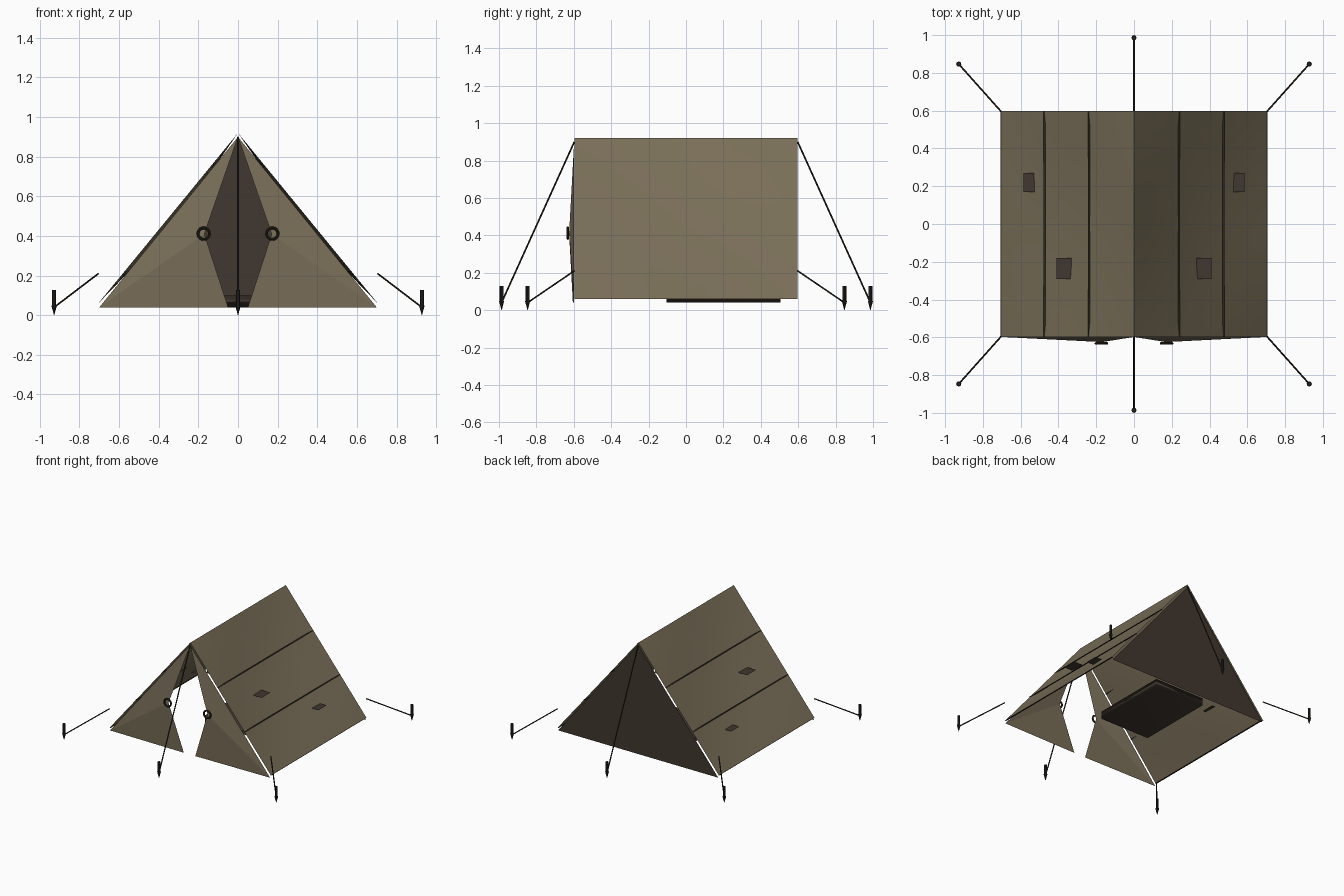
import bpy, math
from mathutils import Vector

if "Cube" in bpy.data.objects:
    bpy.data.objects.remove(bpy.data.objects["Cube"])


def material(name, rgb):
    m = bpy.data.materials.new(name)
    m.diffuse_color = (*rgb, 1)
    m.use_nodes = True
    m.node_tree.nodes["Principled BSDF"].inputs["Base Color"].default_value = m.diffuse_color
    return m


CANVAS = material("tan canvas", (0.195, 0.160, 0.100))
DARK = material("dark brown canvas", (0.052, 0.038, 0.029))
ROPE = material("dark rope", (0.025, 0.020, 0.011))
METAL = material("dark metal", (0.020, 0.018, 0.016))


def mesh(name, verts, faces, mat, smooth=False):
    me = bpy.data.meshes.new(name)
    me.from_pydata(verts, [], faces)
    me.materials.append(mat)
    ob = bpy.data.objects.new(name, me)
    bpy.context.collection.objects.link(ob)
    if smooth:
        me.shade_smooth()
    return ob


def finish(name, mat, smooth=True):
    ob = bpy.context.object
    ob.name = name
    ob.data.materials.append(mat)
    if smooth:
        bpy.ops.object.shade_smooth_by_angle()
    return ob


def rod(name, a, b, r1, r2, mat, sides=8):
    a, b = Vector(a), Vector(b)
    bpy.ops.mesh.primitive_cone_add(vertices=sides, radius1=r1, radius2=r2,
                                    depth=(b - a).length, location=(a + b) / 2)
    ob = finish(name, mat)
    ob.rotation_euler = (b - a).to_track_quat('Z', 'Y').to_euler()
    return ob


def flat_plate(name, x0, x1, y0, y1, z, mat):
    return mesh(name, [(x0, y0, z), (x1, y0, z), (x1, y1, z), (x0, y1, z)],
                [(0, 1, 2, 3)], mat)


NU, NV, SAG = 14, 16, 0.03
for s, side in ((-1, "left"), (1, "right")):
    # roof panel, sagging inward between its edges
    verts, faces = [], []
    for j in range(NV + 1):
        for i in range(NU + 1):
            u, v = i / NU, j / NV
            d = SAG * math.sin(math.pi * u) * math.sin(math.pi * v)
            verts.append((s * (0.705 * u - 0.773 * d), -0.597 + 1.194 * v,
                          0.92 - 0.86 * u - 0.634 * d))
    for j in range(NV):
        for i in range(NU):
            a = j * (NU + 1) + i
            f = (a, a + 1, a + NU + 2, a + NU + 1)
            faces.append(f if s > 0 else f[::-1])
    mesh(side + "_roof", verts, faces, CANVAS, True)

    # seams and bottom hem
    for x, z in ((0.238, 0.627), (0.474, 0.341), (0.702, 0.06)):
        flat_plate(side + "_seam", s * (x - 0.006), s * (x + 0.006),
                   -0.597, 0.597, z, ROPE)

    # patches poking out of the canvas
    flat_plate(side + "_lower_patch", s * 0.505, s * 0.585, 0.17, 0.27, 0.25, DARK)
    flat_plate(side + "_upper_patch", s * 0.32, s * 0.41, -0.29, -0.18, 0.476, DARK)

    # front flap pulled open, with its tie ring
    mesh(side + "_front_flap",
         [(0, -0.598, 0.9), (s * 0.17, -0.625, 0.41),
          (s * 0.05, -0.605, 0.04), (s * 0.70, -0.598, 0.04)],
         [(0, 1, 3), (1, 2, 3)], CANVAS)
    bpy.ops.mesh.primitive_torus_add(major_radius=0.029, minor_radius=0.007,
                                     major_segments=20, minor_segments=8,
                                     location=(s * 0.173, -0.632, 0.412),
                                     rotation=(math.pi / 2, 0, 0))
    finish(side + "_flap_ring", ROPE)

# back wall
mesh("back_wall", [(0, 0.597, 0.9), (-0.70, 0.597, 0.04), (0.70, 0.597, 0.04)],
     [(0, 1, 2)], DARK)

# sleeping mat
bpy.ops.mesh.primitive_cube_add(size=1, location=(0, 0.2, 0.07))
mat_ob = finish("sleeping_mat", DARK, False)
mat_ob.scale = (0.43, 0.61, 0.06)
mat_ob.data.shade_smooth()

# guy lines and stakes
lines = [((0, t * 0.597, 0.9), (0, t * 0.986, 0.04)) for t in (-1, 1)]
lines += [((s * 0.705, t * 0.597, 0.21), (s * 0.928, t * 0.847, 0.04))
          for s in (-1, 1) for t in (-1, 1)]
for top, foot in lines:
    rod("guy_line", top, foot, 0.0045, 0.0045, ROPE)
    x, y, _ = foot
    rod("stake", (x, y, 0.04), (x, y, 0.128), 0.010, 0.010, METAL)
    rod("stake_tip", (x, y, 0.05), (x, y, 0), 0.014, 0.001, METAL)
